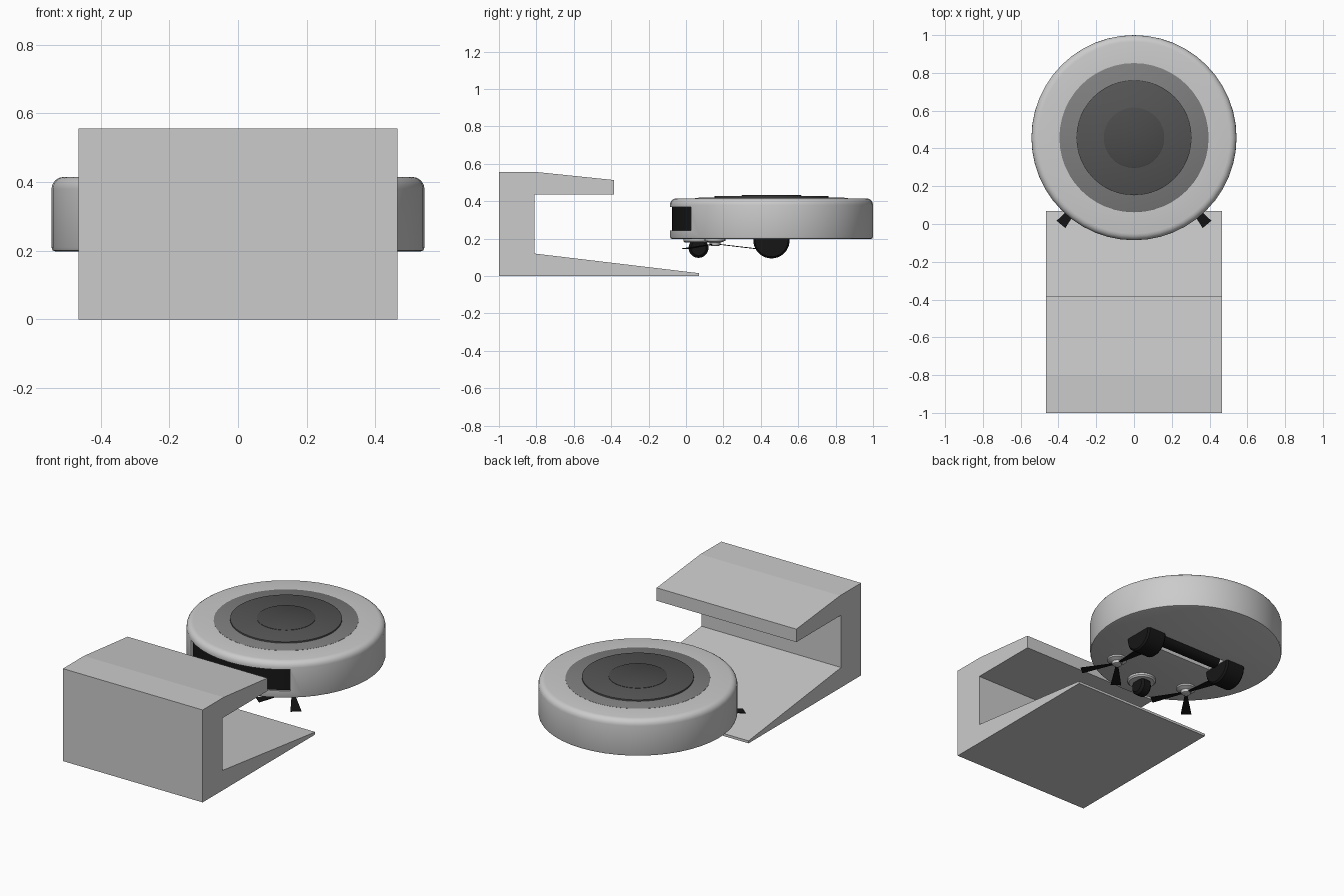
import bpy, bmesh, math
from mathutils import Vector

if "Cube" in bpy.data.objects:
    bpy.data.objects.remove(bpy.data.objects["Cube"])

CY = 0.457  # robot centre in y
R = 0.543


def mat(name, v):
    m = bpy.data.materials.new(name)
    m.diffuse_color = (v, v, v, 1)
    m.use_nodes = True
    m.node_tree.nodes["Principled BSDF"].inputs["Base Color"].default_value = m.diffuse_color
    return m


BLACK = mat("black", 0.008)
MID = mat("mid_grey", 0.21)
DARK = mat("dark_grey", 0.09)
DARKER = mat("darker_grey", 0.07)


def finish(name, bm, material=None, smooth=True):
    bmesh.ops.recalc_face_normals(bm, faces=bm.faces)
    me = bpy.data.meshes.new(name)
    bm.to_mesh(me)
    bm.free()
    ob = bpy.data.objects.new(name, me)
    bpy.context.collection.objects.link(ob)
    if material:
        me.materials.append(material)
    if smooth:
        bpy.ops.object.select_all(action='DESELECT')
        ob.select_set(True)
        bpy.context.view_layer.objects.active = ob
        bpy.ops.object.shade_smooth_by_angle(angle=math.radians(35))
    return ob


def prism(name, pts, vec, material=None):
    """Extrude a planar outline along vec."""
    bm = bmesh.new()
    f = bm.faces.new([bm.verts.new(p) for p in pts])
    ext = bmesh.ops.extrude_face_region(bm, geom=[f])
    bmesh.ops.translate(bm, vec=vec, verts=[v for v in ext['geom'] if isinstance(v, bmesh.types.BMVert)])
    return finish(name, bm, material, False)


def lathe(name, prof, centre, axis='Z', n=48, material=None):
    """Spin an (r, h) profile, closed by caps, about an axis."""
    bm = bmesh.new()
    rings = []
    for r, h in prof:
        ring = []
        for i in range(n):
            a = 2 * math.pi * i / n
            c, s = r * math.cos(a), r * math.sin(a)
            p = Vector((c, s, h)) if axis == 'Z' else Vector((h, c, s))
            ring.append(bm.verts.new(p + Vector(centre)))
        rings.append(ring)
    for a, b in zip(rings, rings[1:]):
        for i in range(n):
            j = (i + 1) % n
            bm.faces.new((a[i], a[j], b[j], b[i]))
    bm.faces.new(rings[0])
    bm.faces.new(rings[-1])
    return finish(name, bm, material)


def sector(name, r0, r1, z0, z1, half, material=None, n=20):
    """Curved block on the robot's front."""
    ang = [math.radians(-half + 2 * half * i / n) for i in range(n + 1)]
    pts = [(r1 * math.sin(a), CY - r1 * math.cos(a), z0) for a in ang]
    pts += [(r0 * math.sin(a), CY - r0 * math.cos(a), z0) for a in reversed(ang)]
    return prism(name, pts, (0, 0, z1 - z0), material)


def box(name, x, y0, y1, z0, z1, material=None):
    return prism(name, [(-x, y0, z0), (x, y0, z0), (x, y1, z0), (-x, y1, z0)], (0, 0, z1 - z0), material)


def cut(ob, cutter):
    cutter.hide_render = True
    cutter.hide_set(True)
    m = ob.modifiers.new("cut", 'BOOLEAN')
    m.operation = 'DIFFERENCE'
    m.object = cutter
    m.solver = 'EXACT'
    bpy.context.view_layer.objects.active = ob
    bpy.ops.object.modifier_apply(modifier=m.name)
    bpy.data.objects.remove(cutter)


# charging dock: one side profile
dock = [(-1, 0), (0.07, 0), (0.07, 0.015), (-0.81, 0.12), (-0.81, 0.435),
        (-0.385, 0.435), (-0.385, 0.513), (-0.8, 0.556), (-1, 0.556)]
prism("dock", [(-0.465, y, z) for y, z in dock], (0.93, 0, 0))

# robot body with rounded rims
prof = [(R - 0.012, 0.198), (R - 0.003, 0.201), (R, 0.21), (R, 0.38)]
prof += [(R - 0.035 + 0.035 * math.cos(a), 0.38 + 0.035 * math.sin(a))
         for a in [math.radians(d) for d in (22, 45, 68, 90)]]
body = lathe("robot_body", prof + [(0.36, 0.416)], (0, CY, 0))
cut(body, sector("window_cutter", 0.529, 0.6, 0.243, 0.37, 37.5))
cut(body, box("roller_cutter", 0.22, 0.40, 0.53, 0.1, 0.26))
bpy.context.view_layer.objects.active = body
body.select_set(True)
bpy.ops.object.shade_smooth_by_angle(angle=math.radians(35))

# front sensor window
sector("sensor_window", 0.50, 0.531, 0.243, 0.37, 37.4, BLACK)

# top discs
for name, r, z, m in (("top_ring", 0.395, 0.4185, MID), ("lid", 0.305, 0.429, DARK),
                      ("lid_button", 0.16, 0.433, DARKER)):
    lathe(name, [(r, 0.405), (r, z - 0.002), (r - 0.004, z)], (0, CY, 0), material=m)

# main roller in its recess
lathe("main_roller", [(0.045, -0.21), (0.045, 0.21)], (0, 0.465, 0.225), 'X', 24, BLACK)

# caster: swivel plate and wheel
lathe("caster_plate", [(0.08, 0.2), (0.08, 0.186), (0.072, 0.178)], (0, 0.067, 0), n=32)
lathe("caster_wheel", [(0.04, -0.035), (0.053, -0.022), (0.053, 0.022), (0.04, 0.035)],
      (0, 0.067, 0.15), 'X', 32, BLACK)

for side, s in (("right", 1), ("left", -1)):
    # drive wheels
    lathe(side + "_wheel", [(0.088, -0.065), (0.097, -0.055), (0.097, 0.055), (0.088, 0.065)],
          (s * 0.29, CY, 0.191), 'X', 40, BLACK)
    # side brush hub
    hub = Vector((s * 0.255, 0.155, 0))
    lathe(side + "_brush_hub", [(0.055, 0.2), (0.055, 0.188), (0.03, 0.178), (0.026, 0.163), (0.018, 0.16)],
          hub, n=24)
    # three flared brush blades
    for i, (deg, ln) in enumerate(((-50, 0.205), (-128, 0.2), (86, 0.22))):
        a = math.radians(deg)
        d = Vector((s * math.cos(a), math.sin(a), 0))
        p = Vector((-d.y, d.x, 0))
        z0, z1 = Vector((0, 0, 0.168)), Vector((0, 0, 0.144))
        e = hub + d * ln + z1
        b = hub + d * 0.015 + z0
        prism(f"{side}_brush_blade_{i}", [b - p * 0.006, e - p * 0.03, e + p * 0.03, b + p * 0.006],
              (0, 0, 0.004), BLACK)
